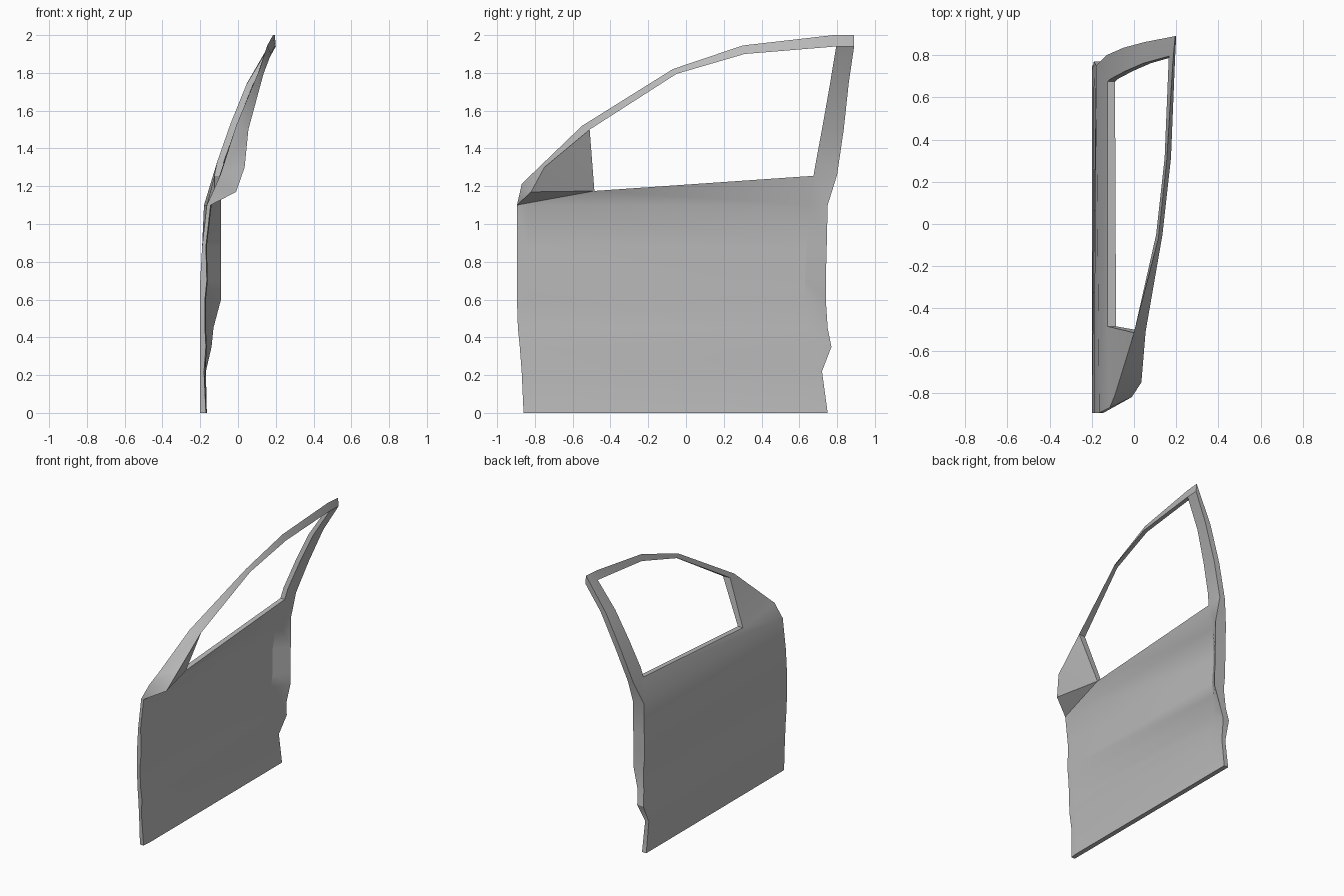
import bpy
import bmesh
import math
from mathutils import Vector

default_cube = bpy.data.objects.get("Cube")
if default_cube:
    bpy.data.objects.remove(default_cube, do_unlink=True)


def make_material(name, colour):
    material = bpy.data.materials.new(name)
    material.use_nodes = True
    material.diffuse_color = colour
    shader = next(n for n in material.node_tree.nodes if n.type == "BSDF_PRINCIPLED")
    shader.inputs["Base Color"].default_value = colour
    return material


def shifted(point, inward):
    """Copy of a point moved towards the cabin."""
    return (point[0] + inward, point[1], point[2])


bm = bmesh.new()


def add_face(*verts):
    """Face that skips repeated corners, so that loops may pinch together."""
    corners = []
    for vert in verts:
        if vert not in corners:
            corners.append(vert)
    if len(corners) > 2:
        bm.faces.new(corners)


def make_loop(points):
    """Vertices for a loop of points; equal points share one vertex."""
    known = {}
    for point in points:
        if point not in known:
            known[point] = bm.verts.new(Vector(point))
    return [known[point] for point in points]


# Lower door, one section per row:
# height, front y, rear y, seam y, outer x, rear outer x, panel x, rear lip x
rows = [
    (0, -.86, .75, .68, -.2, -.2, -.165, -.165),
    (.22, -.87, .72, .56, -.2, -.2, -.175, -.17),
    (.35, -.88, .77, .6, -.2, -.19, -.165, -.14),
    (.45, -.89, .75, .63, -.2, -.18, -.17, -.13),
    (.6, -.895, .74, .63, -.2, -.17, -.17, -.09),
    (.7, -.895, .74, .63, -.2, -.18, -.16, -.09),
    (.88, -.895, .745, .64, -.19, -.18, -.165, -.09),
    (1.1, -.895, .75, .655, -.18, -.18, -.14, -.09),
]
sections = []
for index, (z, front, rear, seam, outer, rear_outer, panel, lip) in enumerate(rows):
    # The lower seam climbs towards the rear
    seam_front_z, seam_rear_z = (.17, .25) if index == 1 else (z, z)
    sections.append(make_loop([
        (outer, front, z),
        (rear_outer, rear, z),
        (lip, rear, z),
        (panel, seam, seam_rear_z),
        (panel, front + .06, seam_front_z),
        (panel - .005, front, z),
    ]))
for low, high in zip(sections, sections[1:]):
    for i in range(len(low)):
        j = (i + 1) % len(low)
        add_face(low[i], low[j], high[j], high[i])
add_face(*sections[0])
out_front, out_rear, lip_rear, seam_rear, panel_front, edge_front = sections[-1]

# Rear pillar: outside edge and window edge, with the frame depth
pillar_edge = [(-.13, .8, 1.26), (-.05, .835, 1.5), (.05, .862, 1.75)]
pillar_window = [(-.125, .675, 1.255), (-.11, .688, 1.33), (-.04, .725, 1.53), (.045, .762, 1.74)]
pillar_lip = [shifted(p, .045) for p in pillar_edge]
pillar_back = [shifted(p, .035) for p in pillar_window]

# Roof rail and windscreen pillar, from the rear corner to the window front corner
rail_edge = [(.195, .89, 2), (.185, .78, 2), (.155, .3, 1.945), (.115, -.07, 1.82), (-.01, -.55, 1.52)]
rail_window = [(.165, .795, 1.94), (.165, .795, 1.94), (.145, .31, 1.9), (.105, -.05, 1.795), (0, -.515, 1.5)]
rail_back = [shifted(p, .03) for p in rail_window[:-1]] + [(.055, -.51, 1.5)]
rail_lip = [(.2, .89, 1.94)] + rail_back[1:]

# Mirror corner, which flares in towards the windscreen
corner_edge = [(-.09, -.81, 1.27), (-.115, -.87, 1.21)]
corner_lip = [(.035, -.75, 1.3), (-.01, -.82, 1.17)]
corner_window = [(-.125, -.485, 1.175)] * 3
corner_back = [(-.085, -.485, 1.175)] * 3

edge = [out_rear] + make_loop(pillar_edge + rail_edge + corner_edge) + [out_front]
window = make_loop(pillar_window + rail_window + corner_window)
back = make_loop(pillar_back + rail_back + corner_back)
# The roof rail is three-sided: its lip meets the back of the window edge
lip = [lip_rear] + make_loop(pillar_lip + rail_lip + corner_lip) + [edge_front]
rail_start = len(pillar_window)
for i in range(rail_start + 1, rail_start + len(rail_edge)):
    bm.verts.remove(lip[i]) if lip[i].is_valid else None
    lip[i] = back[i]

for i in range(len(edge) - 1):
    j = i + 1
    for first, second in ((edge, window), (window, back), (back, lip), (lip, edge)):
        add_face(first[i], first[j], second[j], second[i])

# Shoulder below the window, its sill, and the inner panel top
add_face(out_front, out_rear, window[0], window[-1])
add_face(window[0], back[0], back[-1], window[-1])
add_face(lip_rear, seam_rear, back[0])
add_face(seam_rear, panel_front, back[-1], back[0])
add_face(panel_front, edge_front, back[-1])

# Pull the front of the shoulder in towards the windscreen pillar
out_front.co.x = -.165

bmesh.ops.recalc_face_normals(bm, faces=bm.faces[:])
mesh = bpy.data.meshes.new("door_shell")
bm.to_mesh(mesh)
bm.free()
door = bpy.data.objects.new("door_shell", mesh)
bpy.context.collection.objects.link(door)
mesh.materials.append(make_material("grey_primer", (.5, .5, .5, 1)))

bpy.ops.object.select_all(action="DESELECT")
door.select_set(True)
bpy.context.view_layer.objects.active = door
bpy.ops.object.shade_smooth_by_angle(angle=math.radians(32))
